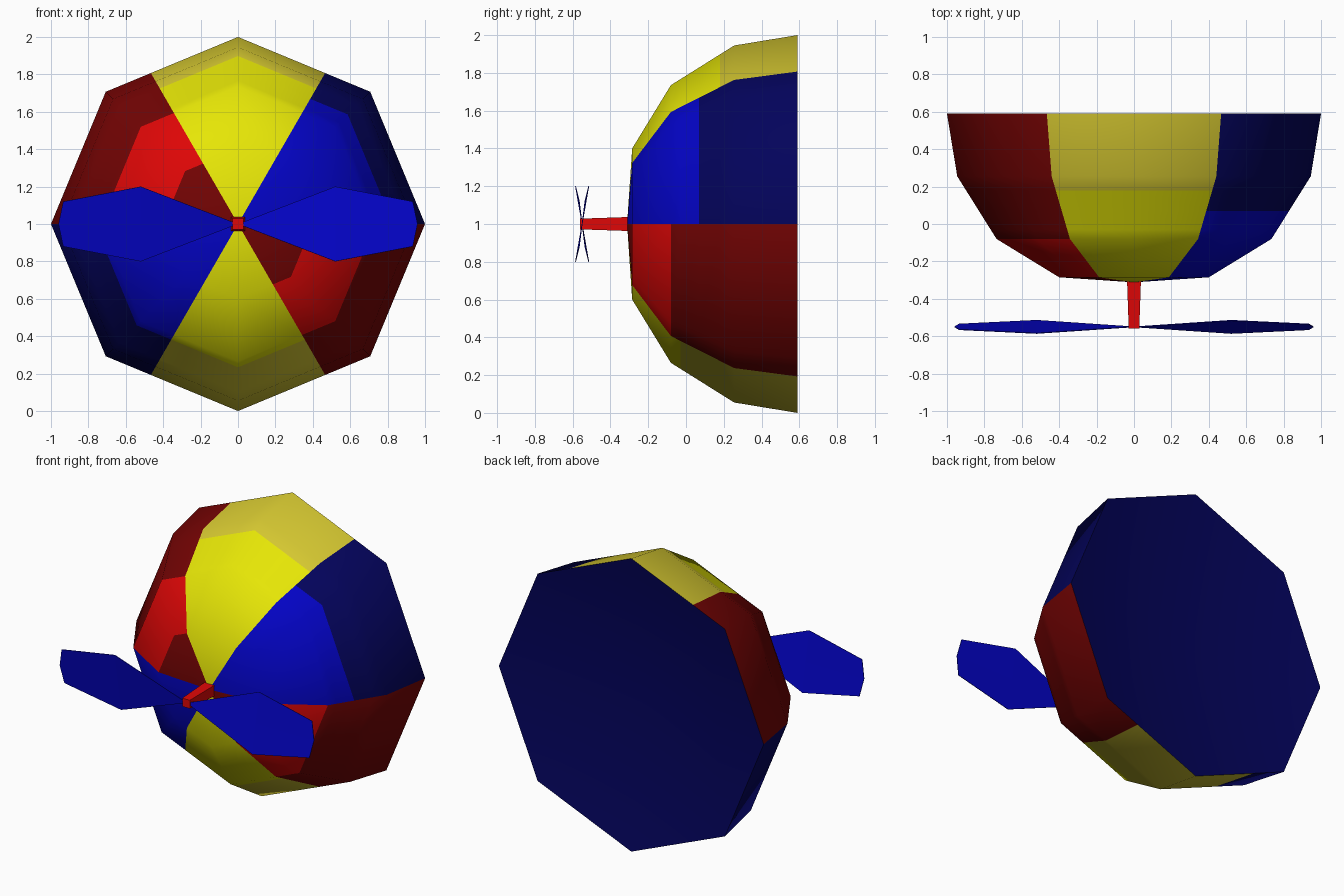
import bpy, bmesh, math

if "Cube" in bpy.data.objects:
    bpy.data.objects.remove(bpy.data.objects["Cube"])


def material(name, r, g, b):
    m = bpy.data.materials.new(name)
    m.diffuse_color = (r, g, b, 1)
    m.use_nodes = True
    m.node_tree.nodes["Principled BSDF"].inputs["Base Color"].default_value = m.diffuse_color
    return m


BLUE = material("bright_blue", 0.001, 0.001, 0.56)
NAVY = material("dark_blue", 0.001, 0.001, 0.105)
YELLOW = material("bright_yellow", 0.79, 0.79, 0.002)
OCHRE = material("dull_yellow", 0.66, 0.57, 0.03)
RED = material("bright_red", 0.73, 0.002, 0.002)
MAROON = material("dark_red", 0.17, 0.001, 0.001)
PALETTE = [BLUE, NAVY, YELLOW, OCHRE, RED, MAROON]


def finish(name, bm, mats):
    me = bpy.data.meshes.new(name)
    bm.to_mesh(me)
    bm.free()
    ob = bpy.data.objects.new(name, me)
    bpy.context.collection.objects.link(ob)
    for m in mats:
        me.materials.append(m)
    return ob


def smooth(ob, angle):
    bpy.ops.object.select_all(action='DESELECT')
    ob.select_set(True)
    bpy.context.view_layer.objects.active = ob
    bpy.ops.object.shade_smooth_by_angle(angle=math.radians(angle))


def ring(bm, r, y, n, turn=0.0):
    angles = [2 * math.pi * (i + turn) / n for i in range(n)]
    return [bm.verts.new((r * math.cos(a), y, 1 + r * math.sin(a))) for a in angles]


def bridge(bm, a, b):
    n = len(a)
    for i in range(n):
        j = (i + 1) % n
        bm.faces.new((a[i], a[j], b[j], b[i]))


def fan(bm, centre, loop):
    for i, v in enumerate(loop):
        bm.faces.new((centre, loop[(i + 1) % len(loop)], v))


# Eight-sided dome, open at the back
bm = bmesh.new()
rings = [ring(bm, r, y, 8) for r, y in
         [(0.4, -0.285), (0.735, -0.08), (0.945, 0.255), (1.0, 0.59)]]
fan(bm, bm.verts.new((0, -0.312, 1)), rings[0])
for a, b in zip(rings, rings[1:]):
    bridge(bm, a, b)

# Cuts along the colour borders: six wedges and several shade bands
cuts = [((0, 0, 1), (-math.sin(math.radians(a)), 0, math.cos(math.radians(a))))
        for a in (0, 60, 120)]
cuts += [((0, y, 1), (0, 1, 0)) for y in (-0.03, 0.07, 0.18)]
for co, no in cuts:
    bmesh.ops.bisect_plane(bm, geom=bm.verts[:] + bm.edges[:] + bm.faces[:],
                           dist=1e-5, plane_co=co, plane_no=no)
bmesh.ops.recalc_face_normals(bm, faces=bm.faces)

# Per wedge: bright colour index and how far back the bright shade reaches
WEDGES = [(0, 0.07), (2, 0.18), (4, -0.08), (0, -0.03), (2, -0.03), (4, -0.08)]
for f in bm.faces:
    c = f.calc_center_median()
    angle = math.degrees(math.atan2(c.z - 1, c.x)) % 360
    colour, limit = WEDGES[int(angle // 60) % 6]
    dark = c.y > limit or (colour == 4 and c.y < -0.286)
    f.material_index = colour + (1 if dark else 0)
smooth(finish("dome", bm, PALETTE), 60)

# Shallow hollow closing the back
bm = bmesh.new()
fan(bm, bm.verts.new((0, 0.41, 1)), ring(bm, 1.0, 0.59, 8))
for f in bm.faces:
    f.normal_update()
    if f.normal.y < 0:
        f.normal_flip()
smooth(finish("back_hollow", bm, [NAVY]), 60)

# Tapered square shaft
bm = bmesh.new()
front, back = ring(bm, 0.04, -0.56, 4, 0.5), ring(bm, 0.053, -0.29, 4, 0.5)
bridge(bm, front, back)
bm.faces.new(front)
bm.faces.new(back)
bmesh.ops.recalc_face_normals(bm, faces=bm.faces)
finish("shaft", bm, [RED])

# Two thin pitched blades, the second turned half way round the shaft
for name, s in (("right_blade", 1), ("left_blade", -1)):
    bm = bmesh.new()
    root, mid, tip = [bm.verts.new((s * x, -0.55, 1)) for x in (0, 0.52, 0.96)]
    for k in (1, -1):
        wide = bm.verts.new((s * 0.52, -0.55 + k * s * 0.035, 1 + k * 0.2))
        end = bm.verts.new((s * 0.935, -0.55 + k * s * 0.015, 1 + k * 0.12))
        bm.faces.new((root, mid, wide))
        bm.faces.new((mid, tip, end, wide))
    bmesh.ops.recalc_face_normals(bm, faces=bm.faces)
    ob = finish(name, bm, [BLUE])
    mod = ob.modifiers.new("thickness", 'SOLIDIFY')
    mod.thickness = 0.004
    mod.offset = 0
